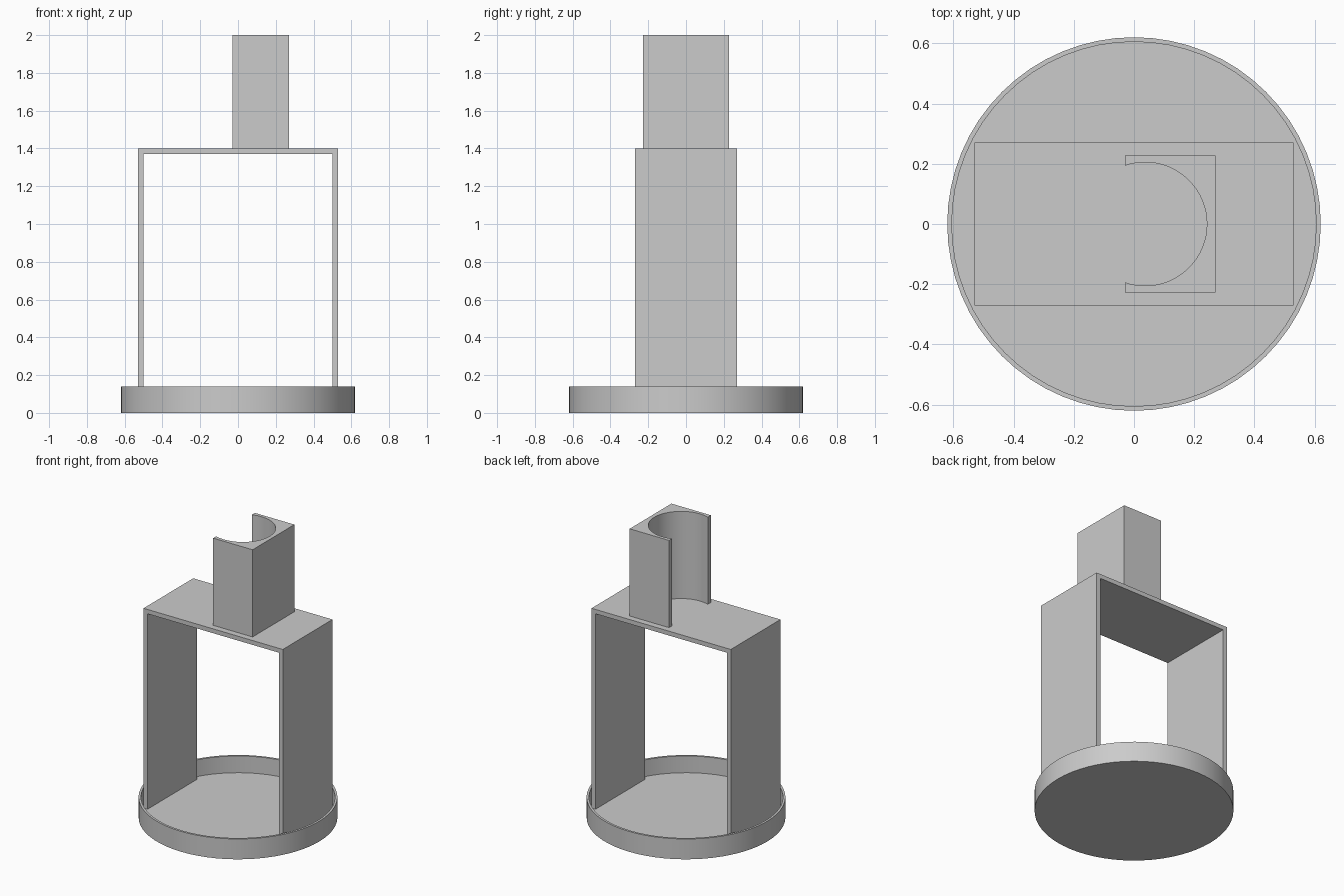
import bpy, bmesh, math

cube = bpy.data.objects.get("Cube")
if cube:
    bpy.data.objects.remove(cube, do_unlink=True)

# Single grey material
grey = bpy.data.materials.new("plain grey")
grey.use_nodes = True
colour = (0.6, 0.6, 0.6, 1)
grey.diffuse_color = colour
grey.node_tree.nodes["Principled BSDF"].inputs["Base Color"].default_value = colour


def finish(name, bm, smooth=False):
    bmesh.ops.recalc_face_normals(bm, faces=bm.faces)
    mesh = bpy.data.meshes.new(name)
    bm.to_mesh(mesh)
    bm.free()
    mesh.materials.append(grey)
    obj = bpy.data.objects.new(name, mesh)
    bpy.context.collection.objects.link(obj)
    if smooth:
        bpy.ops.object.select_all(action='DESELECT')
        obj.select_set(True)
        bpy.context.view_layer.objects.active = obj
        bpy.ops.object.shade_smooth_by_angle(angle=math.radians(30))
    return obj


def extrude(name, points, vector, smooth=False):
    """Extrude a closed outline into a solid."""
    bm = bmesh.new()
    face = bm.faces.new([bm.verts.new(p) for p in points])
    result = bmesh.ops.extrude_face_region(bm, geom=[face], use_keep_orig=True)
    verts = [v for v in result["geom"] if isinstance(v, bmesh.types.BMVert)]
    bmesh.ops.translate(bm, vec=vector, verts=verts)
    return finish(name, bm, smooth)


# Round tray: a disc whose top is inset and sunk to leave a thin rim
R, RIM, HEIGHT, FLOOR = 0.62, 0.015, 0.14, 0.025
bm = bmesh.new()
bmesh.ops.create_circle(bm, cap_ends=True, radius=R, segments=64)
base = bm.faces[:][0]
rings = [(R, HEIGHT), (R - RIM, HEIGHT), (R - RIM, FLOOR)]
top = bmesh.ops.extrude_face_region(bm, geom=[base], use_keep_orig=True)["geom"]
for i, (radius, z) in enumerate(rings):
    if i:
        old = [g for g in top if isinstance(g, bmesh.types.BMFace)]
        top = bmesh.ops.extrude_face_region(bm, geom=old)["geom"]
        bmesh.ops.delete(bm, geom=[f for f in old if f.is_valid], context='FACES_ONLY')
    for v in (g for g in top if isinstance(g, bmesh.types.BMVert)):
        scale = radius / math.hypot(v.co.x, v.co.y)
        v.co = (v.co.x * scale, v.co.y * scale, z)
finish("round_tray", bm, smooth=True)

# Arched bracket: upside-down U profile standing on the tray floor
W, T, DEPTH, TOP = 0.53, 0.03, 0.27, 1.4
half = [(W, FLOOR), (W, TOP)]
inner = [(W - T, TOP - T), (W - T, FLOOR)]
profile = [(-x, z) for x, z in half] + [(x, z) for x, z in reversed(half)]
profile += [(x, z) for x, z in reversed(inner)] + [(-x, z) for x, z in inner]
extrude("bracket", [(x, -DEPTH, z) for x, z in profile], (0, 2 * DEPTH, 0))

# Holder block with a round channel open towards the right
X0, X1, Y, CX, CR = -0.03, 0.27, 0.227, 0.037, 0.205
end = math.acos((X0 - CX) / CR)
steps = 40
outline = [(X0, -Y), (X1, -Y), (X1, Y), (X0, Y)]
for i in range(steps + 1):
    a = end - 2 * end * i / steps
    outline.append((CX + CR * math.cos(a), CR * math.sin(a)))
extrude("holder", [(x, y, TOP) for x, y in outline], (0, 0, 2 - TOP), smooth=True)
